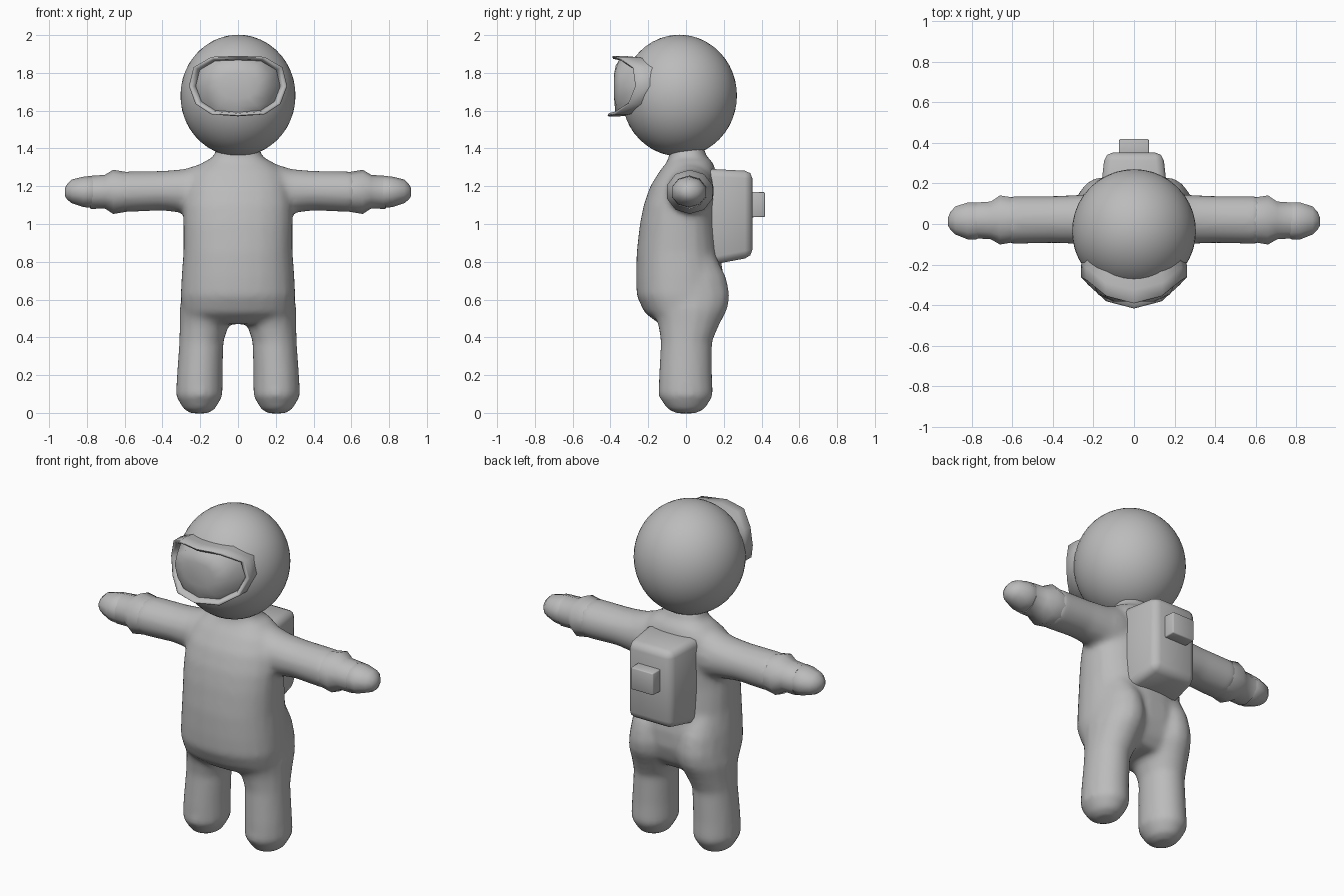
import bpy, bmesh, math
from mathutils import Vector

if "Cube" in bpy.data.objects:
    bpy.data.objects.remove(bpy.data.objects["Cube"])

grey = bpy.data.materials.new("suit grey")
grey.diffuse_color = (0.5, 0.5, 0.5, 1)
grey.use_nodes = True
grey.node_tree.nodes["Principled BSDF"].inputs["Base Color"].default_value = grey.diffuse_color


def make(name, bm, angle=60):
    bmesh.ops.recalc_face_normals(bm, faces=bm.faces[:])
    me = bpy.data.meshes.new(name)
    bm.to_mesh(me)
    bm.free()
    me.materials.append(grey)
    ob = bpy.data.objects.new(name, me)
    bpy.context.collection.objects.link(ob)
    bpy.ops.object.select_all(action='DESELECT')
    ob.select_set(True)
    bpy.context.view_layer.objects.active = ob
    bpy.ops.object.shade_smooth_by_angle(angle=math.radians(angle))
    return ob


def bridge(bm, loops):
    n = len(loops[0])
    for a, b in zip(loops, loops[1:]):
        for i in range(n):
            j = (i + 1) % n
            bm.faces.new((a[i], a[j], b[j], b[i]))


def loft(bm, rings, place, n=16, power=1.0):
    """Rings are (position, centre u, centre v, radius u, radius v)."""
    loops = []
    for p, cu, cv, ru, rv in rings:
        loop = []
        for i in range(n):
            a = 2 * math.pi * (i + 0.5) / n
            c, s = math.cos(a), math.sin(a)
            u = cu + ru * math.copysign(abs(c) ** power, c)
            v = cv + rv * math.copysign(abs(s) ** power, s)
            loop.append(bm.verts.new(place(p, u, v)))
        loops.append(loop)
    bridge(bm, loops)
    bm.faces.new(loops[0][::-1])
    bm.faces.new(loops[-1])


def upright(p, u, v):
    return (u, v, p)


# Torso, legs and arms fused into one soft body
bm = bmesh.new()
# height, half width, front y, back y
torso = [(0.47, 0.25, -0.14, 0.12), (0.53, 0.295, -0.22, 0.17), (0.62, 0.305, -0.262, 0.20),
         (0.72, 0.30, -0.265, 0.20), (0.85, 0.29, -0.262, 0.18), (1.0, 0.29, -0.245, 0.165),
         (1.1, 0.29, -0.225, 0.165), (1.2, 0.275, -0.19, 0.165), (1.28, 0.24, -0.14, 0.16),
         (1.33, 0.18, -0.10, 0.14), (1.355, 0.13, -0.09, 0.11), (1.42, 0.11, -0.09, 0.09)]
loft(bm, [(z, 0, (f + b) / 2, w, (b - f) / 2) for z, w, f, b in torso], upright, 24, 0.85)

# height, inner x, outer x, front y, back y
leg = [(-0.003, 0.16, 0.25, -0.05, 0.05), (0.02, 0.12, 0.29, -0.10, 0.10),
       (0.09, 0.08, 0.33, -0.148, 0.145), (0.2, 0.08, 0.325, -0.145, 0.14),
       (0.38, 0.075, 0.312, -0.135, 0.14), (0.47, 0.045, 0.31, -0.15, 0.18),
       (0.55, 0.02, 0.31, -0.18, 0.222), (0.62, 0.02, 0.30, -0.2, 0.235),
       (0.72, 0.03, 0.285, -0.18, 0.215), (0.82, 0.06, 0.26, -0.1, 0.16)]
# distance out, bottom z, top z, front y, back y
arm = [(0.1, 1.0, 1.33, -0.10, 0.14), (0.2, 1.03, 1.32, -0.11, 0.15),
       (0.28, 1.055, 1.293, -0.10, 0.145), (0.4, 1.07, 1.282, -0.095, 0.14),
       (0.58, 1.062, 1.28, -0.10, 0.14), (0.62, 1.062, 1.28, -0.10, 0.14)]
for side in (-1, 1):
    loft(bm, [(z, side * (a + b) / 2, (f + k) / 2, (b - a) / 2, (k - f) / 2)
              for z, a, b, f, k in leg], upright)
    loft(bm, [(x * side, (f + k) / 2, (a + b) / 2, (k - f) / 2, (b - a) / 2)
              for x, a, b, f, k in arm], lambda p, u, v: (p, u, v))
body = make("body", bm)
rm = body.modifiers.new("fuse", 'REMESH')
rm.mode = 'VOXEL'
rm.voxel_size = 0.018
rm.use_smooth_shade = True
sm = body.modifiers.new("soften", 'SMOOTH')
sm.factor = 0.5
sm.iterations = 8

# Cuffs and mitten hands
cuff = [(0.56, 1.07, 1.27, -0.09, 0.13), (0.66, 1.053, 1.287, -0.107, 0.147),
        (0.705, 1.082, 1.26, -0.08, 0.115), (0.78, 1.08, 1.255, -0.075, 0.11)]
hand = [(0.74, 1.10, 1.24, -0.06, 0.095), (0.775, 1.085, 1.255, -0.08, 0.11),
        (0.82, 1.09, 1.25, -0.08, 0.11), (0.88, 1.11, 1.235, -0.055, 0.09),
        (0.905, 1.13, 1.21, -0.03, 0.06), (0.917, 1.15, 1.19, -0.005, 0.03)]
for side, label in ((-1, "right"), (1, "left")):
    for name, rings in (("cuff", cuff), ("hand", hand)):
        bm = bmesh.new()
        loft(bm, [(x * side, (f + k) / 2, (a + b) / 2, (k - f) / 2, (b - a) / 2)
                  for x, a, b, f, k in rings], lambda p, u, v: (p, u, v), 10)
        make(label + "_" + name, bm)

# Round helmet
bm = bmesh.new()
bmesh.ops.create_icosphere(bm, subdivisions=4, radius=1)
for v in bm.verts:
    v.co = Vector((v.co.x * 0.305, v.co.y * 0.305 - 0.035, v.co.z * 0.322 + 1.68))
make("helmet", bm)

# Visor: raised frame around a bulging window
half = [(0, -0.385, 1.89), (0.14, -0.35, 1.885), (0.235, -0.275, 1.83), (0.26, -0.262, 1.73),
        (0.225, -0.30, 1.635), (0.14, -0.375, 1.58), (0, -0.41, 1.57)]
edge = half + [(-x, y, z) for x, y, z in half[-2:0:-1]]
bm = bmesh.new()


def frame_loop(scale, flatten, shift):
    """Shrink the frame towards its middle, blend y to a flat depth and shift it."""
    return [bm.verts.new((x * scale, (y * (1 - flatten) - 0.375 * flatten) + shift,
                          1.73 + (z - 1.73) * scale)) for x, y, z in edge]


loops = [frame_loop(0.95, 0, 0.14), frame_loop(1.0, 0, 0.06), frame_loop(1.0, 0, 0.0),
         frame_loop(0.97, 0, -0.006), frame_loop(0.90, 0, 0.0), frame_loop(0.86, 0.1, 0.03),
         frame_loop(0.68, 0.8, 0.005), frame_loop(0.4, 1.0, -0.006)]
bridge(bm, loops)
bm.faces.new(loops[-1])
make("visor", bm, 70)


def tapered_box(name, y0, y1, back, front, bevel):
    """Box from y0 to y1; back and front are (half width, bottom z, top z)."""
    bm = bmesh.new()
    loops = [[bm.verts.new((sx * w, y, z)) for sx, z in ((-1, a), (1, a), (1, b), (-1, b))]
             for y, (w, a, b) in ((y0, back), (y1, front))]
    bridge(bm, loops)
    bm.faces.new(loops[0])
    bm.faces.new(loops[1])
    bmesh.ops.bevel(bm, geom=bm.edges[:], offset=bevel, segments=2, profile=0.5,
                    affect='EDGES')
    return make(name, bm)


# Backpack with a square knob
tapered_box("backpack", 0.06, 0.352, (0.175, 0.77, 1.295), (0.143, 0.825, 1.28), 0.04)
tapered_box("backpack_knob", 0.32, 0.418, (0.075, 1.035, 1.17), (0.073, 1.037, 1.168), 0.006)
